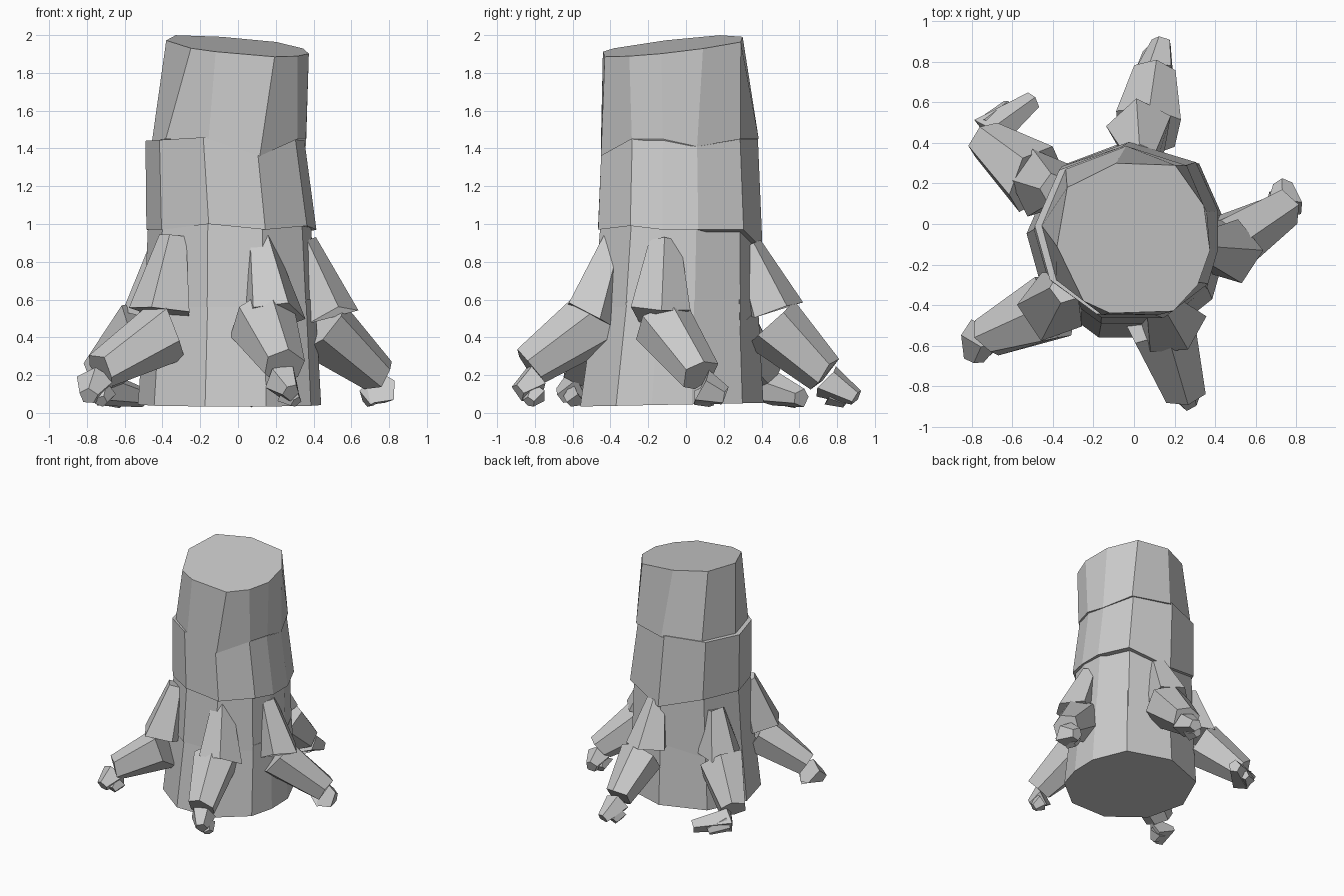
import bpy, bmesh, math, random
from mathutils import Vector

cube = bpy.data.objects.get("Cube")
if cube:
    bpy.data.objects.remove(cube, do_unlink=True)
random.seed(4)

bark = bpy.data.materials.new("grey bark")
bark.use_nodes = True
GREY = (0.6, 0.6, 0.6, 1)
bark.diffuse_color = GREY
bark.node_tree.nodes["Principled BSDF"].inputs["Base Color"].default_value = GREY


def loft(name, rings):
    """Join rings of points into a closed, flat-shaded solid."""
    bm = bmesh.new()
    loops = [[bm.verts.new(p) for p in ring] for ring in rings]
    n = len(loops[0])
    for lower, upper in zip(loops, loops[1:]):
        for i in range(n):
            j = (i + 1) % n
            bm.faces.new((lower[i], lower[j], upper[j], upper[i]))
    bm.faces.new(loops[0][::-1])
    bm.faces.new(loops[-1])
    bmesh.ops.recalc_face_normals(bm, faces=bm.faces)
    mesh = bpy.data.meshes.new(name)
    bm.to_mesh(mesh)
    bm.free()
    mesh.materials.append(bark)
    obj = bpy.data.objects.new(name, mesh)
    bpy.context.collection.objects.link(obj)


# Trunk outlines, running clockwise from the back
CUT = [(-.09, .3), (.2, .29), (.34, .09), (.37, -.13), (.31, -.3),
       (.19, -.43), (-.12, -.44), (-.25, -.38), (-.38, -.11), (-.33, .18)]
STEM = [(-.04, .41), (.29, .31), (.4, .07), (.4, -.12), (.35, -.29),
        (.13, -.46), (-.17, -.46), (-.42, -.28), (-.5, 0), (-.37, .29)]


def trunk_ring(outline, x0, x1, y0, y1, height, tilt=(0, 0), dips=None):
    """Fit an outline to the given bounds; dips lower single corners."""
    xs, ys = zip(*outline)
    ring = []
    for i, (x, y) in enumerate(outline):
        px = x0 + (x - min(xs)) / (max(xs) - min(xs)) * (x1 - x0)
        py = y0 + (y - min(ys)) / (max(ys) - min(ys)) * (y1 - y0)
        ring.append((px, py, height + tilt[0] * px + tilt[1] * py - (dips or {}).get(i, 0)))
    return ring


# Trunk: four overlapping tiers of bark with jagged lower edges
loft("trunk_base", [trunk_ring(STEM, -.53, .44, -.56, .41, .045, (0, .02)),
                    trunk_ring(STEM, -.49, .41, -.48, .38, .6)])
loft("trunk_lower", [trunk_ring(STEM, -.495, .41, -.49, .39, .56, dips={3: .09, 9: .08, 1: .1}),
                     trunk_ring(STEM, -.475, .385, -.45, .38, 1.03)])
loft("trunk_middle", [trunk_ring(STEM, -.485, .415, -.465, .405, .97, dips={0: .1, 6: -.03, 4: -.02}),
                      trunk_ring(STEM, -.49, .345, -.445, .38, 1.47, (.06, 0))])
loft("trunk_top", [trunk_ring(STEM, -.455, .36, -.45, .385, 1.45, dips={5: .09, 8: .01, 2: .04}),
                   trunk_ring(CUT, -.38, .375, -.44, .30, 1.95, (-.09, .11))])


def chunk(name, start, end, r0, r1, sides=5, jitter=.1):
    """Tapered, faceted block of root between two points."""
    start, end = Vector(start), Vector(end)
    axis = (end - start).normalized()
    side = axis.cross(Vector((0, 0, 1))).normalized()
    up = side.cross(axis)
    turn = random.uniform(-.25, .25)
    rings = []
    for centre, r in ((start, r0), (end, r1)):
        ring = []
        for i in range(sides):
            a = turn + math.tau * (i + .5) / sides
            k = r * (1 + random.uniform(-jitter, jitter))
            slip = axis * random.uniform(-.2, .2) * r
            ring.append(centre + (side * math.cos(a) + up * math.sin(a)) * k + slip)
        rings.append(ring)
    loft(name, rings)


# Roots: buttress top, buttress foot, limb start, limb end, toe start, toe tip
ROOTS = {
    "front": ((.11, -.37, .92), (.18, -.51, .51), (.13, -.47, .49),
              (.24, -.83, .24), (.23, -.8, .17), (.28, -.89, .11)),
    "left": ((.34, -.12, .9), (.48, -.14, .52), (.44, -.12, .47),
             (.74, .07, .2), (.75, .07, .14), (.74, .2, .09)),
    "back": ((.04, .32, .9), (.04, .46, .55), (.06, .47, .47),
             (.1, .74, .21), (.11, .75, .17), (.14, .9, .08)),
    "back_right": ((-.39, .17, .87), (-.46, .21, .5), (-.48, .21, .45),
                   (-.72, .41, .21), (-.72, .43, .13), (-.49, .61, .08)),
    "front_right": ((-.34, -.32, .92), (-.4, -.4, .54), (-.39, -.41, .44),
                    (-.72, -.55, .23), (-.75, -.54, .16), (-.79, -.66, .09)),
}
for place, (top, foot, start, end, toe, tip) in ROOTS.items():
    chunk(place + "_root_buttress", top, foot, .085, .17)
    chunk(place + "_root_limb", start, end, .175, .11, sides=6)
    chunk(place + "_root_toe", toe, tip, .1, .05)
    # Small knuckle beside each toe
    t, p = Vector(toe), Vector(tip)
    aside = (p - t).normalized().cross(Vector((0, 0, 1))) * .04
    middle = t.lerp(p, .1) - aside
    middle.z = .11
    outer = t.lerp(p, .6) - aside * 1.5
    outer.z = .06
    chunk(place + "_root_knuckle", middle, outer, .07, .035)
